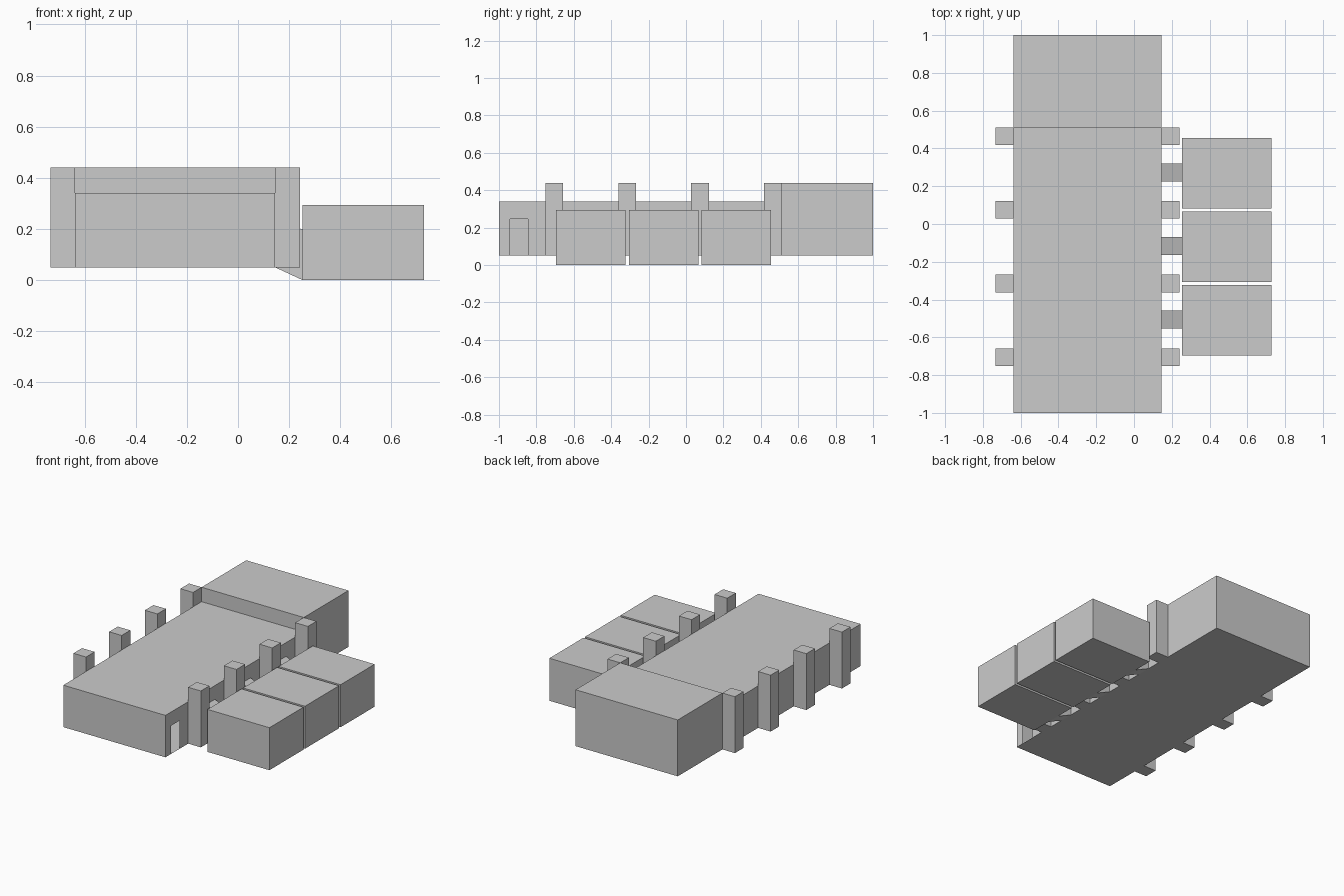
import bpy, bmesh

if "Cube" in bpy.data.objects:
    bpy.data.objects.remove(bpy.data.objects["Cube"])

def prism(name, x0, x1, y0, y1, left, right):
    """Box whose z range may differ at its left and right ends."""
    bm = bmesh.new()
    v = [bm.verts.new((x, y, z)) for x, zs in ((x0, left), (x1, right))
         for y in (y0, y1) for z in zs]
    for f in ((0, 1, 3, 2), (4, 6, 7, 5), (0, 4, 5, 1),
              (2, 3, 7, 6), (0, 2, 6, 4), (1, 5, 7, 3)):
        bm.faces.new([v[i] for i in f])
    bmesh.ops.recalc_face_normals(bm, faces=bm.faces)
    me = bpy.data.meshes.new(name)
    bm.to_mesh(me)
    bm.free()
    ob = bpy.data.objects.new(name, me)
    bpy.context.collection.objects.link(ob)
    return ob

L, R, BASE, ROOF, TOP = -0.637, 0.145, 0.05, 0.34, 0.44

# Long hall as a profile in y/z, extruded across x; right wall replaced by one with a doorway
profile = [(-1, BASE), (1, BASE), (1, TOP), (0.512, TOP), (0.512, ROOF), (-1, ROOF)]
bm = bmesh.new()
left = bm.faces.new([bm.verts.new((L, y, z)) for y, z in profile])
ext = bmesh.ops.extrude_face_region(bm, geom=[left])
bmesh.ops.translate(bm, vec=(R - L, 0, 0),
                    verts=[g for g in ext["geom"] if isinstance(g, bmesh.types.BMVert)])
if not left.is_valid or len(bm.faces) == 7:
    bm.faces.new([v for v in sorted(bm.verts, key=lambda v: v.index) if v.co.x < L + 0.01])
right = [f for f in bm.faces if all(v.co.x > R - 0.01 for v in f.verts)]
bmesh.ops.delete(bm, geom=right, context="FACES_ONLY")
door = [(-0.942, BASE), (-0.942, 0.245), (-0.845, 0.245), (-0.845, BASE)]
bm.faces.new([bm.verts.new((R, y, z)) for y, z in [(-1, BASE)] + door + profile[1:]])
bmesh.ops.remove_doubles(bm, verts=bm.verts, dist=1e-4)
bmesh.ops.recalc_face_normals(bm, faces=bm.faces)
me = bpy.data.meshes.new("main_hall")
bm.to_mesh(me)
bm.free()
bpy.context.collection.objects.link(bpy.data.objects.new("main_hall", me))

# Buttress pillars down both long walls
for i in range(4):
    y = 0.418 - 0.39 * i
    for side, a, b in (("left", -0.733, L), ("right", R, 0.242)):
        prism(f"{side}_pillar_{i}", a, b, y, y + 0.094, (BASE, TOP), (BASE, TOP))

# Side rooms, each reached by a sloping passage
for i in range(3):
    y = 0.083 - 0.389 * i
    prism(f"side_room_{i}", 0.253, 0.727, y, y + 0.372, (0, 0.294), (0, 0.294))
    y = 0.224 - 0.389 * i
    prism(f"passage_{i}", R, 0.253, y, y + 0.095, (BASE, 0.245), (0, 0.197))
